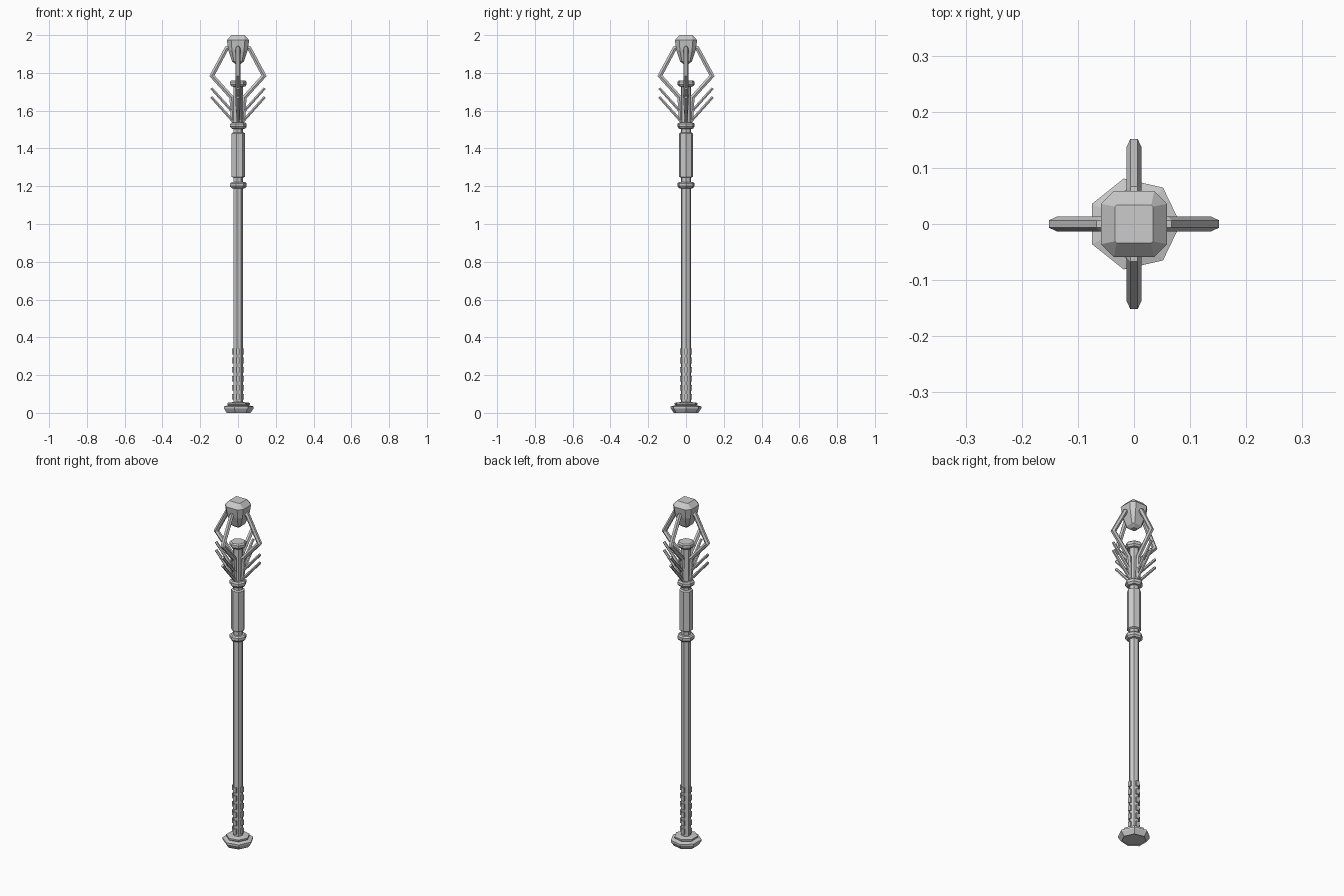
import bpy, bmesh, math
from mathutils import Vector, Matrix

if "Cube" in bpy.data.objects:
    bpy.data.objects.remove(bpy.data.objects["Cube"])


def make_object(name, bm):
    bmesh.ops.recalc_face_normals(bm, faces=bm.faces[:])
    me = bpy.data.meshes.new(name)
    bm.to_mesh(me)
    bm.free()
    ob = bpy.data.objects.new(name, me)
    bpy.context.collection.objects.link(ob)
    return ob


def loft(bm, rings):
    # Join closed rings of points and cap both ends
    loops = [[bm.verts.new(p) for p in r] for r in rings]
    n = len(loops[0])
    for a, b in zip(loops, loops[1:]):
        for i in range(n):
            j = (i + 1) % n
            bm.faces.new((a[i], a[j], b[j], b[i]))
    bm.faces.new(loops[0][::-1])
    bm.faces.new(loops[-1])


def turned(name, profile, sides=7):
    # Faceted turned part from (radius, height) pairs
    bm = bmesh.new()
    step = 2 * math.pi / sides
    loft(bm, [[(r * math.cos(i * step), r * math.sin(i * step), z)
               for i in range(sides)] for r, z in profile])
    return make_object(name, bm)


def rod(bm, path, radii, angle, sides=6):
    # Bent rod in the radial plane, path given as (radius, height)
    pts = [Vector((x, 0, z)) for x, z in path]
    rot = Matrix.Rotation(angle, 3, 'Z')
    side = Vector((0, 1, 0))
    rings = []
    for i, p in enumerate(pts):
        before = (p - pts[i - 1]).normalized() if i else None
        after = (pts[i + 1] - p).normalized() if i < len(pts) - 1 else None
        t = ((before or after) + (after or before)).normalized()
        up = t.cross(side)
        widen = 1 / max(0.6, t.dot(before or after))
        rings.append([rot @ (p + radii[i] * (side * math.cos(k * math.tau / sides)
                      + up * widen * math.sin(k * math.tau / sides)))
                      for k in range(sides)])
    loft(bm, rings)


QUARTERS = [k * math.pi / 2 for k in range(4)]

# Foot, shaft, collars and upper handle
turned("foot", [(0.064, 0.005), (0.066, 0.0), (0.083, 0.024), (0.083, 0.034),
                (0.058, 0.040), (0.063, 0.045), (0.063, 0.053), (0.03, 0.057)])
turned("shaft", [(0.027, 0.04), (0.027, 1.74)])
turned("upper_handle", [(0.028, 1.245), (0.037, 1.25), (0.037, 1.48), (0.028, 1.485)])
for name, z in (("lower_collar", 1.207), ("upper_collar", 1.522), ("top_collar", 1.745)):
    turned(name, [(0.027, z - 0.019), (0.038, z - 0.017), (0.046, z - 0.007),
                  (0.046, z + 0.008), (0.038, z + 0.015), (0.027, z + 0.016)])

# Rows of grip studs
bm = bmesh.new()
for row in range(6):
    for a in QUARTERS:
        m = (Matrix.Rotation(a, 4, 'Z')
             @ Matrix.Translation((0.024, 0, 0.085 + 0.048 * row))
             @ Matrix.Diagonal((0.016, 0.018, 0.03, 1)))
        bmesh.ops.create_cube(bm, size=1, matrix=m)
make_object("grip_studs", bm)

# Claw arms that hold the gem
bm = bmesh.new()
for a in QUARTERS:
    rod(bm, [(0.028, 1.55), (0.034, 1.67), (0.138, 1.785), (0.060, 1.93), (0.025, 1.935)],
        [0.011, 0.013, 0.013, 0.013, 0.011], a)
make_object("claw_arms", bm)

# Two spikes on each side
bm = bmesh.new()
for a in QUARTERS:
    for z in (1.55, 1.597):
        rod(bm, [(0.02, z - 0.013), (0.141, z + 0.122)], [0.009, 0.008], a)
make_object("spikes", bm)


# Faceted gem with chamfered square cross-sections
def chamfered_square(h, c, z):
    return [(h, -c, z), (h, c, z), (c, h, z), (-c, h, z),
            (-h, c, z), (-h, -c, z), (-c, -h, z), (c, -h, z)]


bm = bmesh.new()
loft(bm, [chamfered_square(h, c, z) for h, c, z in (
    (0.014, 0.010, 1.847), (0.032, 0.022, 1.862), (0.051, 0.032, 1.92),
    (0.059, 0.036, 1.973), (0.034, 0.031, 2.0))])
make_object("gem", bm)
